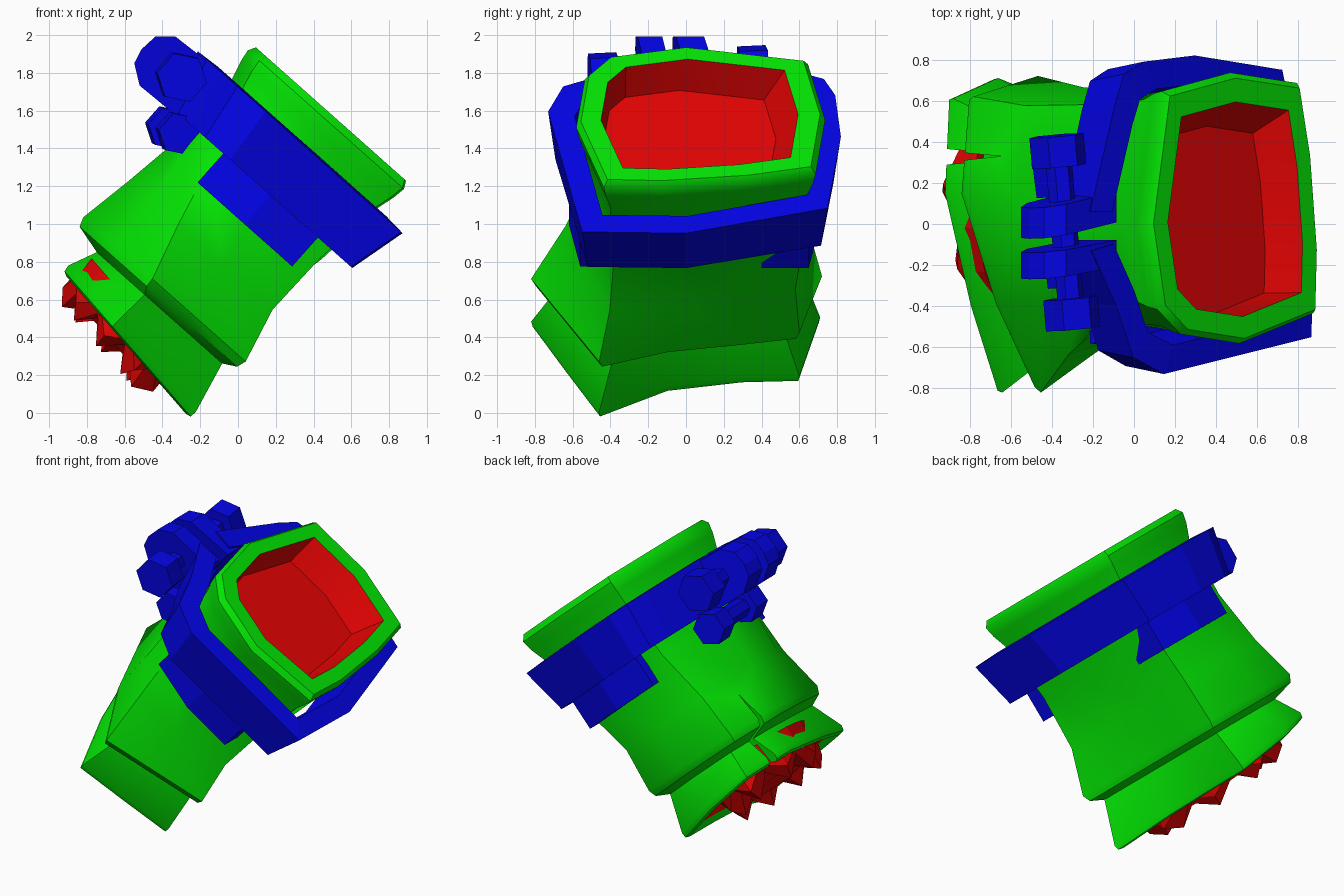
import bpy, bmesh, math, random
from mathutils import Matrix, Vector

random.seed(4)
cube = bpy.data.objects.get("Cube")
if cube:
    bpy.data.objects.remove(cube, do_unlink=True)

# Everything is built upright, then leaned over towards +x
LEAN = Matrix.Rotation(math.radians(41.6), 4, 'Y')
CENTRE = Vector((-0.68, 0.05))


def material(name, colour):
    m = bpy.data.materials.new(name)
    m.use_nodes = True
    m.diffuse_color = (*colour, 1)
    m.node_tree.nodes["Principled BSDF"].inputs["Base Color"].default_value = (*colour, 1)
    return m


GREEN = material("green", (0.001, 0.8, 0.001))
RED = material("red", (0.8, 0.001, 0.001))
BLUE = material("blue", (0.001, 0.001, 0.8))


def smooth(ob, angle):
    bpy.ops.object.select_all(action='DESELECT')
    ob.select_set(True)
    bpy.context.view_layer.objects.active = ob
    bpy.ops.object.shade_smooth_by_angle(angle=math.radians(angle))


def finish(name, bm, mats):
    bmesh.ops.recalc_face_normals(bm, faces=bm.faces)
    bm.transform(LEAN)
    mesh = bpy.data.meshes.new(name)
    bm.to_mesh(mesh)
    bm.free()
    for m in mats:
        mesh.materials.append(m)
    ob = bpy.data.objects.new(name, mesh)
    bpy.context.collection.objects.link(ob)
    return ob


def loft(name, rings, mats, second=()):
    """Skin closed rings; bands and caps numbered in second get the second material."""
    bm = bmesh.new()
    loops = [[bm.verts.new(p) for p in ring] for ring in rings]
    n = len(loops[0])
    for k, (a, b) in enumerate(zip(loops, loops[1:])):
        for i in range(n):
            j = (i + 1) % n
            bm.faces.new((a[i], a[j], b[j], b[i])).material_index = int(k in second)
    for k, loop in ((-1, loops[0]), (len(loops), loops[-1])):
        bm.faces.new(loop).material_index = int(k in second)
    return finish(name, bm, mats)


# Vessel: matching outlines of the base, the flared foot and the mouth
MOUTH = [(-1.12, .64), (-.68, .73), (-.25, .68), (-.18, .34), (-.135, -.13),
         (-.145, -.43), (-.62, -.575), (-1.0, -.53), (-1.15, -.41), (-1.23, 0)]
FOOT = [(-1.25, .62), (-.83, .72), (-.38, .6), (-.33, .3), (-.27, -.1),
        (-.15, -.46), (-.48, -.64), (-.81, -.82), (-1.07, -.4), (-1.3, .15)]
BASE = [(-1.16, .61), (-.83, .71), (-.42, .6), (-.41, .3), (-.35, -.1),
        (-.17, -.46), (-.48, -.64), (-.8, -.82), (-1.0, -.4), (-1.19, .15)]


def vessel_ring(w, low, blend, scale, tilt=0, shift=(0, 0)):
    ring = []
    for f, m in zip(low, MOUTH):
        p = CENTRE + (Vector(f).lerp(Vector(m), blend) - CENTRE) * scale + Vector(shift)
        ring.append((p.x, p.y, w + tilt * (p.x + .68)))
    return ring


levels = [
    (0, BASE, 0, .74, -.13), (-.09, BASE, 0, .82, -.13), (-.125, BASE, 0, .94, -.13),
    (-.115, BASE, 0, .99, -.13), (-.08, BASE, 0, 1, -.13),
    (.14, BASE, 0, .87), (.18, FOOT, 0, .97), (.23, FOOT, 0, 1),
    (.53, FOOT, .4, .91, 0, (-.03, 0)), (.9, FOOT, 1, .9, 0, (-.02, 0)),
    (1.3, FOOT, 1, .94), (1.4, FOOT, 1, .99),
    (1.47, FOOT, 1, 1.01), (1.51, FOOT, 1, .97), (1.51, FOOT, 1, .8),
    (1.32, FOOT, 1, .7, 0, (-.02, -.05)),
]
vessel = loft("vessel", [vessel_ring(*v) for v in levels], [GREEN, RED],
              second=(-1, 0, len(levels) - 2, len(levels)))

# Crack cut through the foot
crack = loft("crack_cutter", [[(u, .27, -.25), (u, .38, -.25), (u, .33, .42)]
                              for u in (-1.5, -1.06)], [GREEN])
crack.hide_render = True
cut = vessel.modifiers.new("crack", 'BOOLEAN')
cut.operation = 'DIFFERENCE'
cut.solver = 'EXACT'
cut.object = crack
bpy.context.view_layer.objects.active = vessel
bpy.ops.object.modifier_apply(modifier=cut.name)
bpy.data.objects.remove(crack, do_unlink=True)
smooth(vessel, 38)

# Jagged filling poking out of the foot
N = 16
jagged = []
for depth, radius, jag in ((.04, 1, 0), (-.13, .97, .05), (-.19, .78, .06), (-.12, .5, .05)):
    ring = []
    for i in range(N):
        a = math.tau * i / N
        r = radius + (random.uniform(-.06, .06) if jag else 0)
        y = -.02 + .56 * r * math.sin(a)
        u = -.78 + .34 * r * math.cos(a) - .2 * y
        ring.append((u, y, depth + jag * (-1) ** i - .13 * (u + .68)))
    jagged.append(ring)
loft("jagged_filling", jagged, [RED])

# Clamp band, open between the two ears
BAND = [(-1.43, .06), (-1.27, .58), (-1.21, .73), (-1.08, .79), (-.75, .82), (-.18, .75),
        (.02, 0), (.01, -.55), (-.95, -.73), (-1.15, -.65), (-1.26, -.4), (-1.42, -.13)]
CORNERS = [(.89, .95, .975), (1, 1, 1.29), (.82, .82, 1.3), (.72, .74, .98)]
sections = []
for p in BAND:
    d = Vector(p) - CENTRE
    sections.append([(CENTRE.x + d.x * su, CENTRE.y + d.y * sy, w) for su, sy, w in CORNERS])
loft("clamp_band", sections, [BLUE])

# Ears at the band opening, turned slightly away from each other
EAR = [(-1.26, .96), (-1.54, .95), (-1.64, 1.02), (-1.66, 1.1), (-1.65, 1.2),
       (-1.57, 1.27), (-1.26, 1.29)]
for name, y0, y1, skew in (("ear_back", -.02, .13, .2), ("ear_front", -.23, -.1, .15)):
    loft(name, [[(u, y + skew * (u + 1.4), w) for u, w in EAR] for y in (y0, y1)], [BLUE])


# Tie bolts with a head on both ends
def tube(bm, a, b, radius):
    turn = (b - a).to_track_quat('Z', 'Y').to_matrix().to_4x4()
    bmesh.ops.create_cone(bm, cap_ends=True, segments=6, radius1=radius, radius2=radius,
                          depth=(b - a).length,
                          matrix=Matrix.Translation((a + b) / 2) @ turn)


for name, front, back, head in (
        ("upper_bolt", (-1.4, -.51, 1.13), (-1.49, .43, 1.11), .135),
        ("lower_bolt", (-1.21, -.3, .9), (-1.29, .29, .88), .115)):
    bm = bmesh.new()
    front, back = Vector(front), Vector(back)
    step = (back - front).normalized() * .15
    tube(bm, front, back, .065)
    tube(bm, front, front + step, head)
    tube(bm, back - step, back, head)
    finish(name, bm, [BLUE])

# Tabs hanging below the band
for name, side, u0, u1, outer in (("front_tab", -1, -.97, -.3, .62), ("back_tab", 1, -.97, -.29, .71)):
    plan = [(u0, outer - .04), ((u0 + u1) / 2, outer), (u1, outer - .06), (u1, .4), (u0, .4)]
    loft(name, [[(u, side * y, w) for u, y in plan] for w in (.77, 1.05)], [BLUE])
